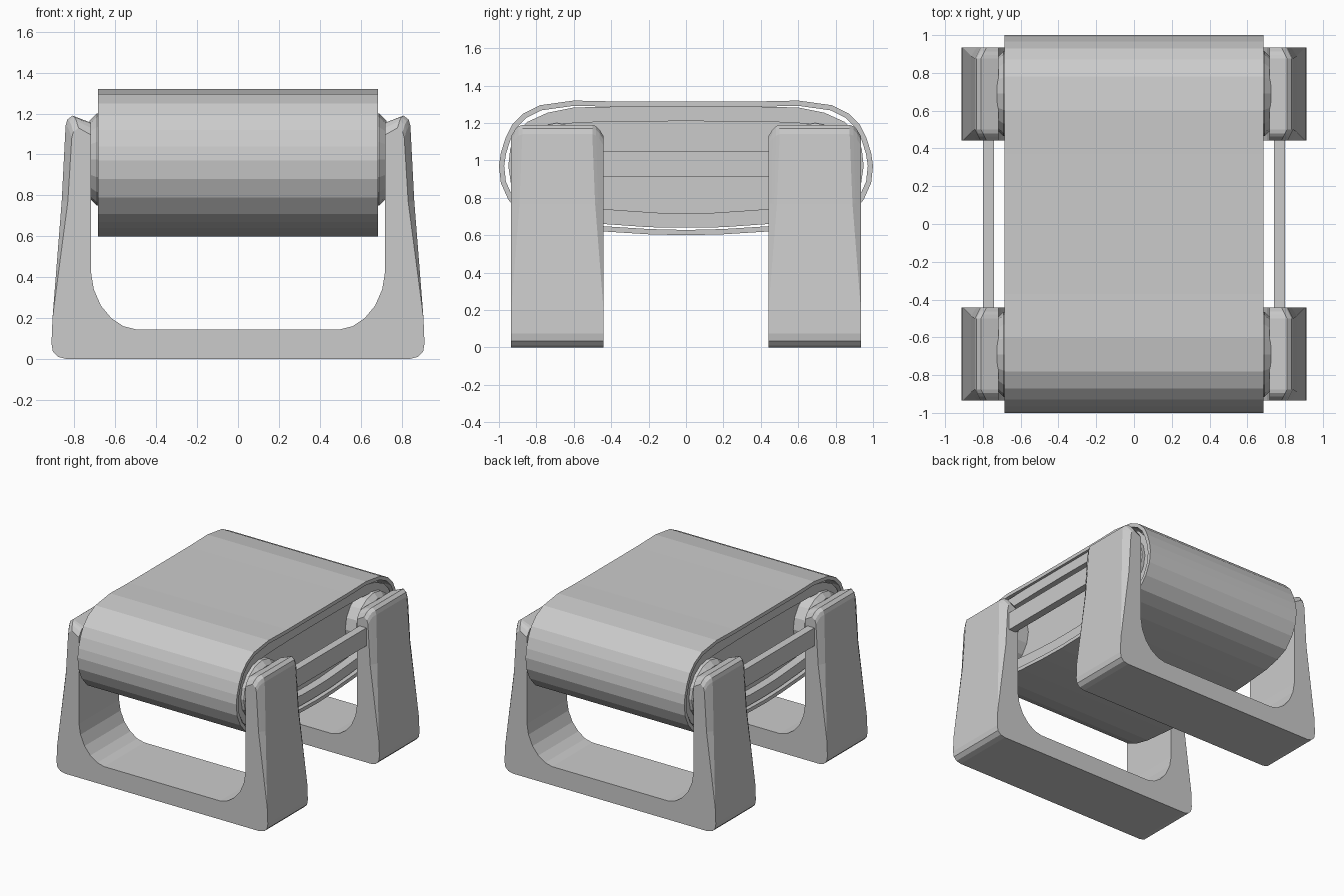
import bpy
import bmesh
from mathutils import Vector

cube = bpy.data.objects.get("Cube")
if cube:
    bpy.data.objects.remove(cube)

grey = bpy.data.materials.new("plain grey")
grey.use_nodes = True
colour = (0.6, 0.6, 0.6, 1)
grey.diffuse_color = colour
grey.node_tree.nodes["Principled BSDF"].inputs["Base Color"].default_value = colour


def finish(name, bm):
    """Turn a bmesh into a flat shaded grey object."""
    bmesh.ops.recalc_face_normals(bm, faces=bm.faces)
    mesh = bpy.data.meshes.new(name)
    bm.to_mesh(mesh)
    bm.free()
    mesh.materials.append(grey)
    obj = bpy.data.objects.new(name, mesh)
    bpy.context.collection.objects.link(obj)
    return obj


def skin(bm, first, second):
    """Join two vertex loops with quads."""
    for i in range(len(first)):
        j = (i + 1) % len(first)
        bm.faces.new((first[i], first[j], second[j], second[i]))


def loft(name, loops):
    """Closed solid through a row of equal loops."""
    bm = bmesh.new()
    rows = [[bm.verts.new(p) for p in loop] for loop in loops]
    for a, b in zip(rows, rows[1:]):
        skin(bm, a, b)
    bm.faces.new(rows[0])
    bm.faces.new(rows[-1])
    return finish(name, bm)


def mirrored(half):
    """Close a half outline, whose ends lie on the axis, by mirroring it."""
    return half + [(-a, b) for a, b in reversed(half) if a > 0]


def inset(loop, distance):
    """Move a clockwise outline inwards."""
    result = []
    for i, point in enumerate(loop):
        before, after = loop[i - 1], loop[(i + 1) % len(loop)]
        along = (Vector(after) - Vector(before)).normalized()
        result.append((point[0] + along.y * distance, point[1] - along.x * distance))
    return result


def ring(name, outer, inner, half_width):
    """Hollow loop running across the model."""
    bm = bmesh.new()
    rows = [[bm.verts.new((x, y, z)) for y, z in loop]
            for loop, x in ((outer, -half_width), (outer, half_width),
                            (inner, half_width), (inner, -half_width))]
    for i in range(4):
        skin(bm, rows[i], rows[(i + 1) % 4])
    return finish(name, bm)


def box(name, centre, size):
    bm = bmesh.new()
    bmesh.ops.create_cube(bm, size=1)
    bmesh.ops.scale(bm, vec=size, verts=bm.verts)
    bmesh.ops.translate(bm, vec=centre, verts=bm.verts)
    return finish(name, bm)


# Belt wrapped around the body
belt = mirrored([(0, 1.315), (0.37, 1.315), (0.6, 1.32), (0.78, 1.295), (0.87, 1.25),
                 (0.93, 1.19), (0.965, 1.12), (0.99, 1.04), (1, 0.97), (0.99, 0.88),
                 (0.95, 0.79), (0.88, 0.71), (0.79, 0.67), (0.66, 0.64), (0.44, 0.62),
                 (0.2, 0.605), (0, 0.6)])
ring("belt", belt, inset(belt, 0.028), 0.685)

# Body inside the belt, with a raised rim around each recessed side panel
body = mirrored([(0, 1.287), (0.4, 1.287), (0.6, 1.283), (0.74, 1.255), (0.85, 1.205),
                 (0.91, 1.14), (0.94, 1.06), (0.95, 0.97), (0.935, 0.87), (0.89, 0.78),
                 (0.81, 0.72), (0.66, 0.685), (0.44, 0.66), (0.2, 0.643), (0, 0.64)])
panel = mirrored([(0, 1.21), (0.3, 1.208), (0.55, 1.203), (0.73, 1.19), (0.82, 1.15),
                  (0.87, 1.08), (0.89, 0.97), (0.87, 0.88), (0.83, 0.82), (0.76, 0.78),
                  (0.64, 0.76), (0.44, 0.74), (0.3, 0.73), (0.15, 0.72), (0, 0.718)])
ring("body_rim", body, panel, 0.665)
loft("body_core", [[(x, y, z) for y, z in inset(body, 0.02)] for x in (-0.6, 0.6)])

# U shaped stands: right half outline from the floor up, over the top and down inside
stand_half = [(0, 0), (0.84, 0), (0.88, 0.01), (0.905, 0.035), (0.912, 0.075),
              (0.907, 0.2), (0.862, 0.77), (0.843, 1.14), (0.835, 1.17), (0.81, 1.19),
              (0.718, 1.155), (0.718, 0.42), (0.705, 0.34), (0.67, 0.26), (0.62, 0.2),
              (0.56, 0.16), (0.5, 0.145), (0, 0.145)]


def stand_loop(middle, side, level):
    """One slice of a stand; level runs from 0 at the face to 1 past the chamfer."""
    drop = 0.06 * (1 - level) ** 2
    points = []
    for x, z in stand_half:
        rise = min(max((z - 0.2) / 0.57, 0), 1)
        top = z > 1.1
        outer = x > 0.8
        depth = 0.06 if top else 0.045 * rise if outer else 0.02 * rise
        pull = 0.03 * rise * (1 - level) if outer else 0
        points.append((x - pull, middle + side * (0.247 - depth * level),
                       z - drop if top else z))
    # points on the centre line are kept once each
    return points + [(-x, y, z) for x, y, z in reversed(points) if x > 0]


for label, middle in (("front", -0.688), ("back", 0.688)):
    slices = [stand_loop(middle, -1, k) for k in (0, 0.35, 0.65, 1)]
    slices += [stand_loop(middle, 1, k) for k in (1, 0.65, 0.35, 0)]
    loft(label + "_stand", slices)

# Side rails between the stands and tapered hubs that carry the body
for side, label in ((1, "left"), (-1, "right")):
    box(label + "_rail", (side * 0.77, 0, 0.98), (0.06, 1.1, 0.14))
    for end, place in ((-1, "front"), (1, "back")):
        bm = bmesh.new()
        for radius, x, tip, length in ((0.225, 0.64, 0.225, 0.1), (0.225, 0.708, 0.19, 0.036)):
            made = bmesh.ops.create_cone(bm, cap_ends=True, segments=16,
                                         radius1=radius, radius2=tip, depth=length)
            for v in made["verts"]:
                v.co = (side * (x + v.co.z), end * 0.69 + v.co.x, 0.975 + v.co.y)
        finish(place + "_" + label + "_hub", bm)
